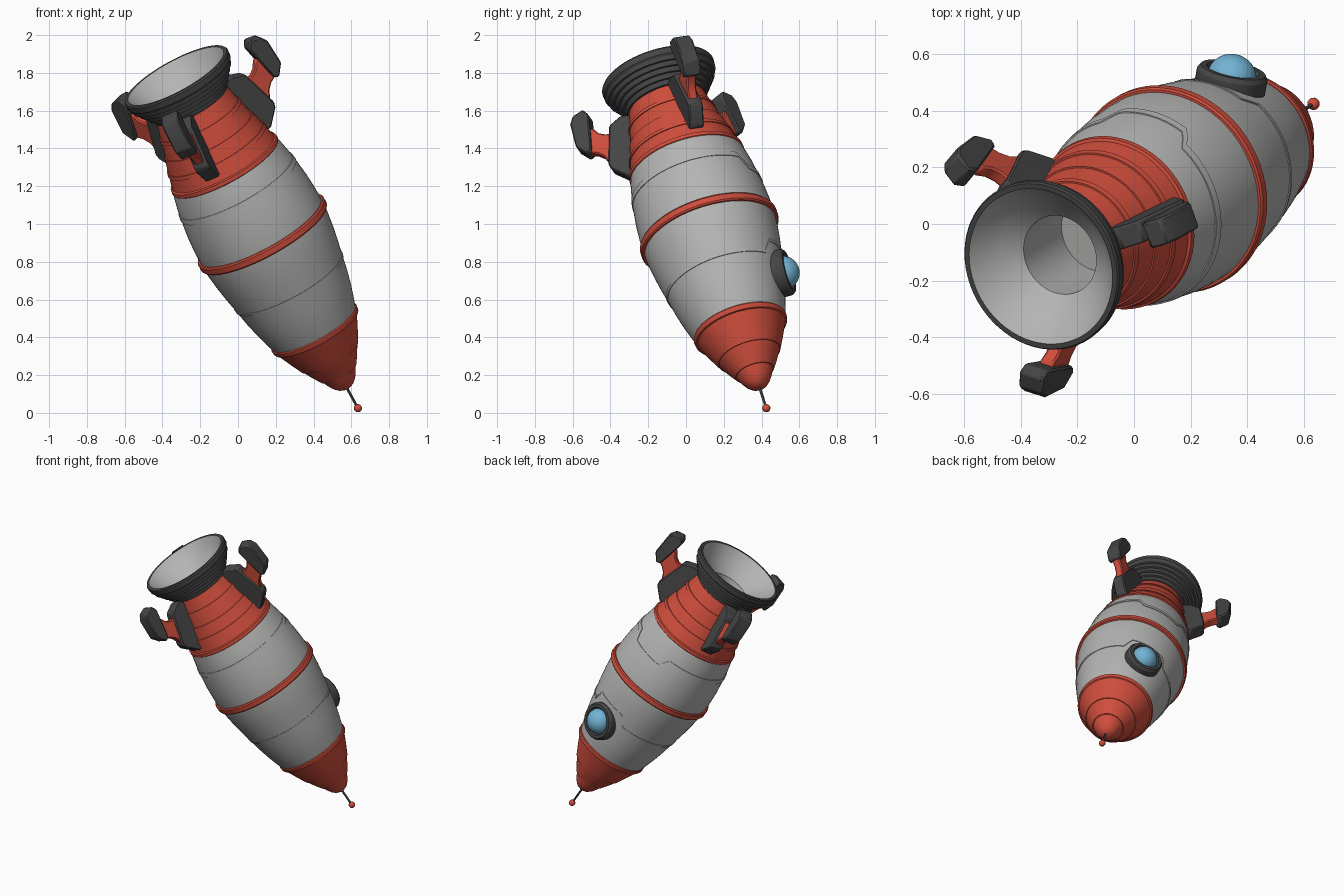
import bpy, bmesh, math
from mathutils import Vector, Matrix

if "Cube" in bpy.data.objects:
    bpy.data.objects.remove(bpy.data.objects["Cube"])

# Rocket frame: local z runs from antenna ball to nozzle, local x points at one fin
up = Vector((-0.4624, -0.2755, 0.843)).normalized()
ex = Vector((0.824, 0.219, 0.5225))
ex = (ex - up * ex.dot(up)).normalized()
ey = up.cross(ex)
FRAME = Matrix.Translation((0.635, 0.425, 0.025)) @ Matrix((ex, ey, up)).transposed().to_4x4()


def mat(name, rgb):
    m = bpy.data.materials.new(name)
    m.diffuse_color = (*rgb, 1)
    m.use_nodes = True
    m.node_tree.nodes["Principled BSDF"].inputs["Base Color"].default_value = m.diffuse_color
    return m


GREY = mat("light grey", (0.46, 0.46, 0.455))
RED = mat("red", (0.62, 0.075, 0.045))
DARK = mat("dark grey", (0.06, 0.06, 0.06))
BLUE = mat("glass blue", (0.17, 0.45, 0.66))


def finish(name, bm, mats, local=Matrix(), angle=30):
    bmesh.ops.remove_doubles(bm, verts=bm.verts, dist=1e-5)
    bmesh.ops.recalc_face_normals(bm, faces=bm.faces)
    me = bpy.data.meshes.new(name)
    bm.to_mesh(me)
    bm.free()
    for m in mats:
        me.materials.append(m)
    ob = bpy.data.objects.new(name, me)
    bpy.context.collection.objects.link(ob)
    ob.matrix_world = FRAME @ local
    bpy.ops.object.select_all(action='DESELECT')
    ob.select_set(True)
    bpy.context.view_layer.objects.active = ob
    bpy.ops.object.shade_smooth_by_angle(angle=math.radians(angle))
    return ob


def lathe(name, prof, mats, local=Matrix(), n=64, split=None, shift=None):
    """Spin (height, radius) points about z; segments from 'split' on use the second material."""
    bm = bmesh.new()
    rings = []
    for t, r in prof:
        ring = []
        for i in range(n):
            a = 2 * math.pi * i / n
            dt = shift(a) if shift else 0
            rr = r + (body_radius(t + dt) if shift else 0)
            ring.append(bm.verts.new((rr * math.cos(a), rr * math.sin(a), t + dt)))
        rings.append(ring)
    for k in range(len(prof) - 1):
        for i in range(n):
            j = (i + 1) % n
            f = bm.faces.new((rings[k][i], rings[k][j], rings[k + 1][j], rings[k + 1][i]))
            f.material_index = int(split is not None and k >= split)
    return finish(name, bm, mats, local)


def prism(name, pts, width, m, angle):
    """Extrude a (radius, height) outline sideways and turn it about the rocket axis."""
    bm = bmesh.new()
    f = bm.faces.new([bm.verts.new((r, -width / 2, t)) for r, t in pts])
    ext = bmesh.ops.extrude_face_region(bm, geom=[f])
    bmesh.ops.translate(bm, vec=(0, width, 0),
                        verts=[v for v in ext['geom'] if isinstance(v, bmesh.types.BMVert)])
    ob = finish(name, bm, [m], Matrix.Rotation(angle, 4, 'Z'))
    b = ob.modifiers.new("bevel", 'BEVEL')
    b.width = 0.007
    b.segments = 1
    b.limit_method = 'ANGLE'


# Grey hull
HULL = [(0.49, 0.243), (0.55, 0.263), (0.62, 0.283), (0.7, 0.302), (0.79, 0.319), (0.88, 0.337),
        (0.96, 0.35), (1.04, 0.36), (1.1, 0.363), (1.18, 0.362), (1.26, 0.357), (1.34, 0.347),
        (1.42, 0.335), (1.49, 0.32), (1.54, 0.307)]


def body_radius(t):
    for (t0, r0), (t1, r1) in zip(HULL, HULL[1:]):
        if t <= t1:
            return r0 + (r1 - r0) * (t - t0) / (t1 - t0)
    return HULL[-1][1]


lathe("hull", [(0.49, 0)] + HULL + [(1.54, 0)], [GREY])

# Raised hull seams, stepping aside on the window side
WIN = math.radians(60)


def jog(depth):
    def f(a):
        d = abs(math.degrees(a - WIN))
        return depth * max(0, min(1, (29 - d) / 8))
    return f


for name, t, w, depth in (("lower_seam", 0.79, 0.016, 0.075), ("upper_seam", 1.385, 0.03, -0.07)):
    lathe(name, [(t - w / 2, -0.006), (t - w / 2, 0.004), (t + w / 2, 0.004),
                 (t + w / 2, -0.006), (t - w / 2, -0.006)], [GREY], n=128, shift=jog(depth))

# Red belt
lathe("belt", [(1.072, 0.35), (1.072, 0.372), (1.08, 0.378), (1.11, 0.378), (1.118, 0.372),
               (1.118, 0.35), (1.072, 0.35)], [RED])

# Stepped nose cone
lathe("nose_cone", [(0.124, 0), (0.127, 0.025), (0.138, 0.046), (0.16, 0.067), (0.19, 0.085),
                    (0.222, 0.1), (0.222, 0.106), (0.27, 0.136), (0.325, 0.166), (0.325, 0.171),
                    (0.4, 0.207), (0.475, 0.241), (0.477, 0.25), (0.483, 0.254), (0.502, 0.256),
                    (0.508, 0.252), (0.508, 0)], [RED])

# Antenna
lathe("antenna_rod", [(0, 0), (0, 0.007), (0.14, 0.007), (0.14, 0)], [DARK], n=12)
lathe("antenna_ball", [(-0.022 * math.cos(math.pi * i / 8), 0.022 * math.sin(math.pi * i / 8))
                       for i in range(9)], [RED], n=16)

# Red tail section with stepped plates
lathe("tail", [(1.515, 0.18), (1.515, 0.312), (1.52, 0.317), (1.54, 0.315), (1.545, 0.305),
               (1.615, 0.287), (1.615, 0.293), (1.635, 0.288), (1.635, 0.282), (1.715, 0.262),
               (1.715, 0.256), (1.8, 0.236), (1.8, 0.242), (1.82, 0.237), (1.82, 0.231),
               (1.905, 0.21), (1.905, 0.18), (1.515, 0.18)], [RED])

# Ribbed nozzle with grey bell and bore
outer = [(1.6, 0), (1.6, 0.175), (1.88, 0.175), (1.88, 0.2)]
for i in range(5):
    t, r = 1.91 + i * 0.026, 0.2 + i * 0.019
    outer += [(t, r + 0.003), (t, r + 0.017)]
outer += [(2.035, 0.297), (2.045, 0.306), (2.078, 0.309), (2.086, 0.304), (2.086, 0.286)]
inner = [(2.04, 0.256), (1.99, 0.21), (1.94, 0.145), (1.65, 0.145), (1.65, 0)]
lathe("nozzle", outer + inner, [DARK, GREY], split=len(outer) - 1)

# Three landing fins: bracket, curved strut, foot
BRACKET = [(0.19, 1.915), (0.25, 1.93), (0.326, 1.9), (0.393, 1.685), (0.385, 1.655),
           (0.312, 1.575), (0.25, 1.575)]
STRUT = [(0.28, 1.86), (0.322, 1.862), (0.36, 1.868), (0.392, 1.89), (0.415, 1.93),
         (0.46, 1.93), (0.475, 1.8), (0.435, 1.78), (0.405, 1.75), (0.38, 1.69), (0.3, 1.7)]
FOOT = [(0.41, 2.005), (0.432, 2.044), (0.494, 2.03), (0.52, 1.99), (0.528, 1.85),
        (0.483, 1.79), (0.455, 1.8), (0.437, 1.88)]
for k in range(3):
    a = math.radians(120 * k)
    prism(f"fin_bracket_{k + 1}", BRACKET, 0.08, DARK, a)
    prism(f"fin_strut_{k + 1}", STRUT, 0.052, RED, a)
    prism(f"fin_foot_{k + 1}", FOOT, 0.095, DARK, a)

# Porthole frame and glass dome
normal = Vector((math.cos(WIN), math.sin(WIN), -0.13)).normalized()
side = Vector((-math.sin(WIN), math.cos(WIN), 0))
port = Matrix.Translation((0.3 * math.cos(WIN), 0.3 * math.sin(WIN), 0.715)) @ \
    Matrix((side, normal.cross(side), normal)).transposed().to_4x4()
lathe("porthole_frame", [(-0.06, 0.085), (-0.06, 0.127), (0.028, 0.127), (0.044, 0.116),
                         (0.044, 0.095), (0.03, 0.085), (-0.06, 0.085)], [DARK], port, n=40)
lathe("porthole_glass", [(0, 0), (0, 0.088)] + [
    (0.015 + 0.083 * math.sin(math.pi * i / 16), 0.088 * math.cos(math.pi * i / 16))
    for i in range(9)], [BLUE], port, n=40)
